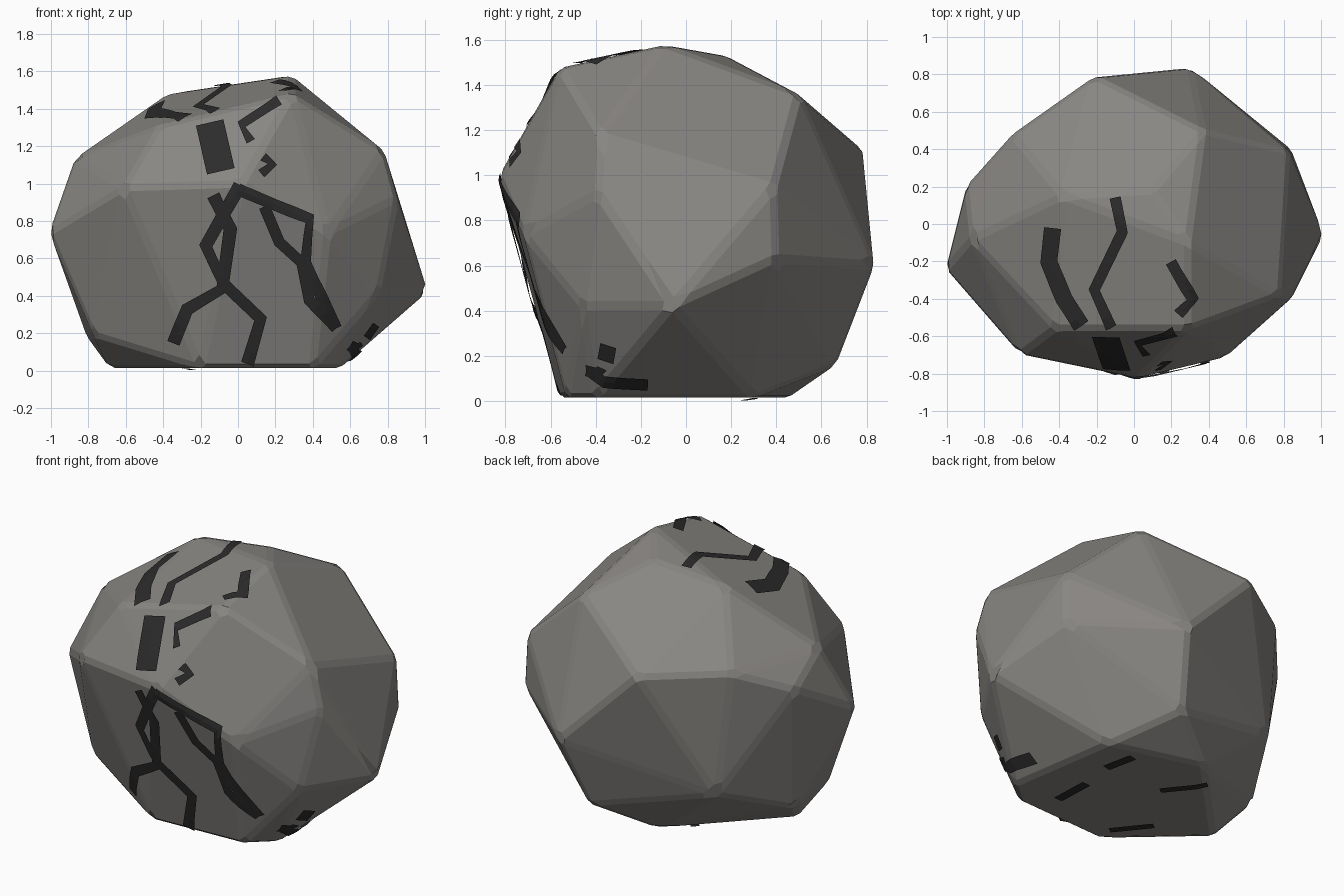
import bpy, bmesh, math
from mathutils import Vector
from mathutils.bvhtree import BVHTree

if "Cube" in bpy.data.objects:
    bpy.data.objects.remove(bpy.data.objects["Cube"])


def material(name, rgb):
    m = bpy.data.materials.new(name)
    m.diffuse_color = (*rgb, 1)
    m.use_nodes = True
    m.node_tree.nodes["Principled BSDF"].inputs["Base Color"].default_value = m.diffuse_color
    return m


def add_object(name, bm, mat):
    me = bpy.data.meshes.new(name)
    bm.to_mesh(me)
    ob = bpy.data.objects.new(name, me)
    me.materials.append(mat)
    bpy.context.collection.objects.link(ob)
    return ob


# Boulder: convex hull of its main corners, with narrow worn edges
corners = [
    (0.02, -.83, 1.0), (-.61, -.70, .98), (.48, -.72, .74), (-1.01, -.24, .74),
    (1.015, -.06, .42), (.78, -.38, 1.18), (.85, -.39, .92), (.83, .39, .95),
    (.84, .40, .63), (.37, .50, 1.36), (.29, -.10, 1.58), (.29, -.56, 1.48),
    (.10, .18, 1.53), (-.38, .15, 1.48), (-.42, -.56, 1.31), (.30, .84, .60),
    (-.21, .79, 1.11), (-.87, -.08, 1.14), (-.65, .48, 1.13), (-.90, .20, .99),
    (-.81, .07, .18), (-.77, -.33, .19), (-.57, .51, .36), (.20, .67, .16),
    (.75, -.46, .42)]
# flat underside
FOOT = [(.44, .30), (-.13, .46), (-.69, -.12), (-.20, -.56), (.40, -.53), (.55, -.40)]
bm = bmesh.new()
for c in corners + [(x, y, .015) for x, y in FOOT]:
    bm.verts.new(c)
bmesh.ops.convex_hull(bm, input=bm.verts)
bmesh.ops.delete(bm, geom=[v for v in bm.verts if not v.link_faces], context='VERTS')
bmesh.ops.dissolve_limit(bm, angle_limit=math.radians(4), verts=bm.verts, edges=bm.edges)
bmesh.ops.bevel(bm, geom=bm.edges[:], offset=.022, offset_type='OFFSET',
                segments=1, profile=.5, affect='EDGES', clamp_overlap=True)
bmesh.ops.recalc_face_normals(bm, faces=bm.faces)
tree = BVHTree.FromBMesh(bm)
add_object("boulder", bm, material("stone", (.25, .24, .225)))
bm.free()

# Cracks: flat 2D paths projected onto the boulder from one side
crack_mat = material("crack_dark", (.025, .025, .025))
SIDES = {
    "front": lambda a, b: (Vector((a, -3, b)), Vector((0, 1, 0))),
    "right": lambda a, b: (Vector((3, a, b)), Vector((-1, 0, 0))),
    "top": lambda a, b: (Vector((a, b, 4)), Vector((0, 0, -1))),
    "base": lambda a, b: (Vector((a, b, -2)), Vector((0, 0, 1)))}


def project(side, p):
    origin, d = SIDES[side](p.x, p.y)
    hit, n, _, _ = tree.ray_cast(origin, d)
    if hit is None:
        hit, n, _, _ = tree.find_nearest(origin + d * 2.5)
    return hit + n * .012


def crack(name, side, width, path):
    pts = [Vector(p) for p in path]
    # sideways direction at each bend, then subdivide so the strip hugs the stone
    rails = []
    for i, p in enumerate(pts):
        t = (pts[min(i + 1, len(pts) - 1)] - pts[max(i - 1, 0)]).normalized()
        s = Vector((-t.y, t.x)) * width / 2
        rails.append((p + s, p - s))
    bm = bmesh.new()
    prev = None
    for (l0, r0), (l1, r1) in zip(rails, rails[1:]):
        for k in range(5):
            l, r = l0.lerp(l1, k / 4), r0.lerp(r1, k / 4)
            row = [bm.verts.new(project(side, q)) for q in (l, (l + r) / 2, r)]
            if prev and k:
                for j in (0, 1):
                    bm.faces.new((prev[j], prev[j + 1], row[j + 1], row[j]))
            prev = row
    bmesh.ops.remove_doubles(bm, verts=bm.verts, dist=.0005)
    bmesh.ops.recalc_face_normals(bm, faces=bm.faces)
    add_object(name, bm, crack_mat)
    bm.free()


cracks = {
    "front": [
        (.07, [(.01, .99), (-.17, .67), (-.07, .45), (-.27, .33), (-.34, .15)]),
        (.07, [(-.13, .94), (-.04, .76), (-.08, .47), (.12, .28), (.05, .04)]),
        (.06, [(0, .97), (.38, .81), (.36, .58), (.52, .23)]),
        (.06, [(.14, .88), (.22, .69), (.34, .58), (.38, .38), (.52, .23)]),
        (.15, [(-.15, 1.32), (-.09, 1.06)]),
        (.05, [(.22, 1.44), (.02, 1.31), (.07, 1.22)]),
        (.05, [(.13, 1.14), (.18, 1.1), (.12, 1.05)]),
        (.04, [(.73, .25), (.68, .18)]),
        (.05, [(.66, .14), (.61, .1)])],
    "right": [(.05, [(-.41, .13), (-.36, .09), (-.17, .08)])],
    "top": [
        (.09, [(-.43, -.02), (-.45, -.2), (-.37, -.4), (-.28, -.54)]),
        (.06, [(-.1, .14), (-.06, -.04), (-.21, -.35), (-.12, -.55)]),
        (.06, [(.2, -.2), (.31, -.4), (.24, -.48)])],
    "base": [
        (.05, [(-.11, .10), (-.28, .31)]),
        (.05, [(-.18, -.43), (-.34, -.23)]),
        (.06, [(.27, -.35), (.26, -.11)]),
        (.06, [(.29, .1), (.25, .29)])]}
for side, strips in cracks.items():
    for i, (width, path) in enumerate(strips):
        crack(f"crack_{side}_{i + 1}", side, width, path)
